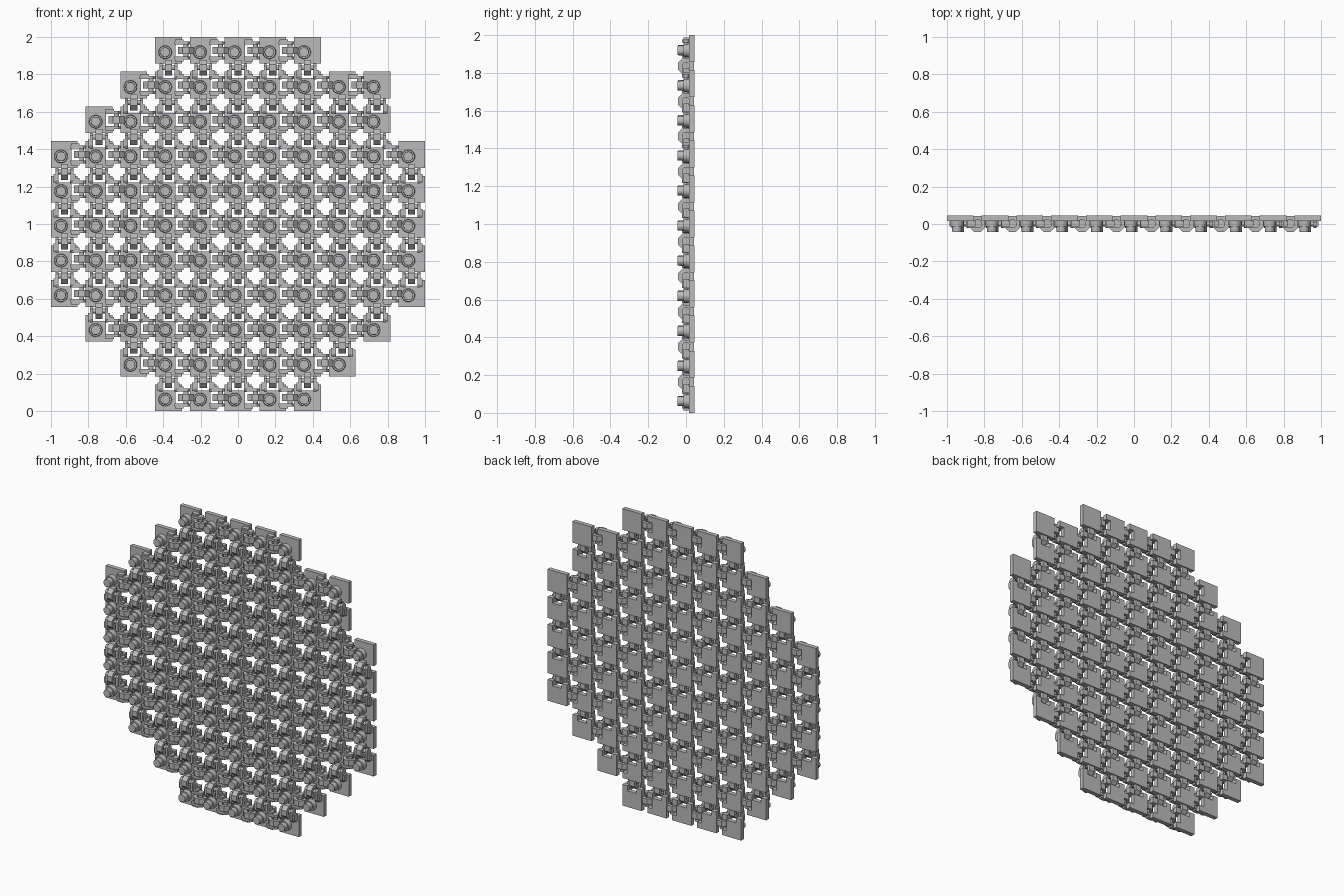
import bpy, bmesh, math
from mathutils import Matrix

if "Cube" in bpy.data.objects:
    bpy.data.objects.remove(bpy.data.objects["Cube"], do_unlink=True)

TILE = 0.143
PITCH = (2 - TILE) / 10
H = TILE / 2
BACK, FACE = 0.045, 0.016          # plate depth range along y
NOTCH_W, NOTCH_D = 0.034, 0.034
# first and last column of each row, bottom to top
ROWS = [(3, 7), (2, 8), (1, 9)] + [(0, 10)] * 5 + [(1, 9), (2, 9), (3, 7)]

grey = bpy.data.materials.new("light_grey")
grey.use_nodes = True
colour = (0.5, 0.5, 0.5, 1)
grey.diffuse_color = colour
grey.node_tree.nodes["Principled BSDF"].inputs["Base Color"].default_value = colour


def finish(bm, name):
    bmesh.ops.recalc_face_normals(bm, faces=bm.faces[:])
    mesh = bpy.data.meshes.new(name)
    bm.to_mesh(mesh)
    bm.free()
    mesh.materials.append(grey)
    return mesh


def place(mesh, name, x, z, turned=False):
    obj = bpy.data.objects.new(name, mesh)
    obj.location = (x, 0, z)
    if turned:
        obj.rotation_euler.y = math.pi / 2
    bpy.context.collection.objects.link(obj)


def extrude(bm, points, offset):
    """Close a polygon into a prism along the offset vector."""
    face = bm.faces.new([bm.verts.new(p) for p in points])
    new = bmesh.ops.extrude_face_region(bm, geom=[face])["geom"]
    bmesh.ops.translate(bm, vec=offset,
                        verts=[v for v in new if isinstance(v, bmesh.types.BMVert)])


def cylinder(bm, r1, r2, depth, matrix, sides):
    bmesh.ops.create_cone(bm, cap_ends=True, segments=sides, radius1=r1,
                          radius2=r2, depth=depth, matrix=matrix)


def plate_mesh(right, top):
    """Square plate, notched on the sides that receive a neighbour's ring."""
    inner = H - NOTCH_D
    pts = [(-H, -H), (H, -H)]
    if right:
        pts += [(H, -NOTCH_W), (inner, -NOTCH_W), (inner, NOTCH_W), (H, NOTCH_W)]
    pts.append((H, H))
    if top:
        pts += [(NOTCH_W, H), (NOTCH_W, inner), (-NOTCH_W, inner), (-NOTCH_W, H)]
    pts.append((-H, H))
    bm = bmesh.new()
    extrude(bm, [(x, FACE, z) for x, z in pts], (0, BACK - FACE, 0))
    return finish(bm, "tile_plate")


def stud_mesh():
    """Round flange with a smaller round stud on its front."""
    bm = bmesh.new()
    for r1, r2, y0, y1 in [(0.036, 0.034, FACE, -0.014), (0.026, 0.025, -0.014, -0.044)]:
        turn = Matrix.Translation((0, (y0 + y1) / 2, 0)) @ Matrix.Rotation(math.pi / 2, 4, "X")
        cylinder(bm, r1, r2, y0 - y1, turn, 24)
    return finish(bm, "stud")


def ring_mesh():
    """Octagonal hinge ring with a round eye, fixed to the upper tile."""
    bm = bmesh.new()
    half = 0.019
    loops = []
    for x in (-half, half):
        for r in (0.046, 0.024):
            loops.append([bm.verts.new((x, r * math.cos(a), r * math.sin(a)))
                          for a in ((i + 0.5) * math.pi / 4 for i in range(8))])
    for a, b in ((0, 1), (2, 3), (0, 2), (1, 3)):
        for i in range(8):
            j = (i + 1) % 8
            bm.faces.new((loops[a][i], loops[a][j], loops[b][j], loops[b][i]))
    return finish(bm, "hinge_ring")


def bracket_mesh():
    """Two lugs and a pin, fixed to the lower tile."""
    bm = bmesh.new()
    lug = [(FACE, -0.062), (-0.012, -0.062), (-0.022, -0.045), (-0.022, 0.01),
           (-0.01, 0.022), (0.01, 0.022), (0.02, 0.01), (0.02, -0.021), (FACE, -0.021)]
    foot = [(FACE, -0.058), (-0.008, -0.058), (-0.014, -0.048),
            (-0.014, -0.012), (FACE, -0.012)]
    for side in (-1, 1):
        extrude(bm, [(side * 0.032, y, z) for y, z in lug], (side * 0.016, 0, 0))
        extrude(bm, [(side * 0.048, y, z) for y, z in foot], (side * 0.011, 0, 0))
    cylinder(bm, 0.013, 0.013, 0.066, Matrix.Rotation(math.pi / 2, 4, "Y"), 12)
    return finish(bm, "hinge_bracket")


def filled(col, row):
    return 0 <= row < len(ROWS) and ROWS[row][0] <= col <= ROWS[row][1]


plates = {(r, t): plate_mesh(r, t) for r in (False, True) for t in (False, True)}
stud, ring, bracket = stud_mesh(), ring_mesh(), bracket_mesh()

# Lay out the tiles, hinging each to its right and upper neighbour
for row, (first, last) in enumerate(ROWS):
    for col in range(first, last + 1):
        x, z = (col - 5) * PITCH, H + row * PITCH
        right, top = filled(col + 1, row), filled(col, row + 1)
        place(plates[right, top], "tile_plate", x, z)
        place(stud, "stud", x - 0.018, z - 0.01)
        for joined, dx, dz in ((right, PITCH / 2, 0), (top, 0, PITCH / 2)):
            if joined:
                place(ring, "hinge_ring", x + dx, z + dz, dx > 0)
                place(bracket, "hinge_bracket", x + dx, z + dz, dx > 0)
